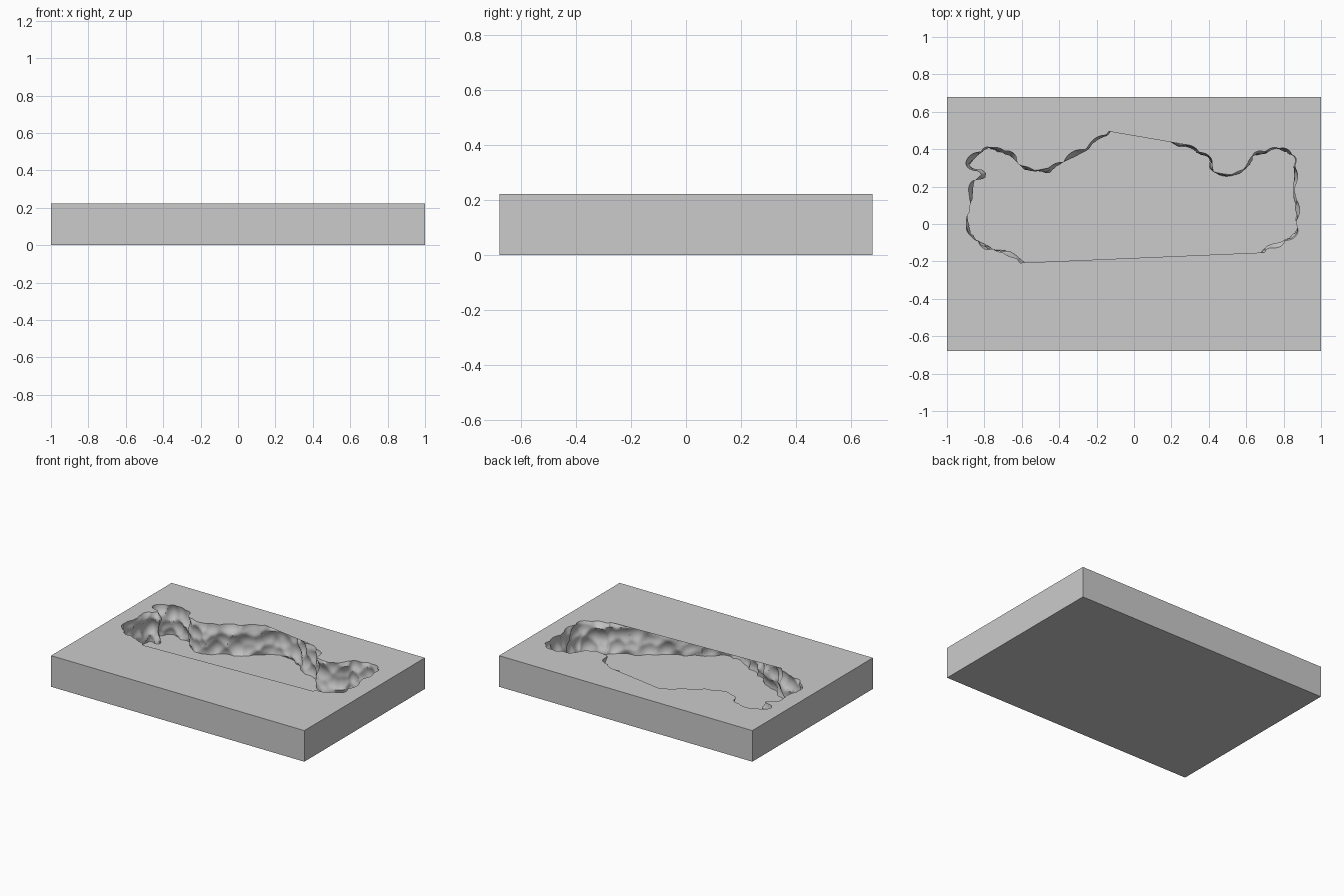
import bpy, bmesh
from mathutils import Vector, noise

if "Cube" in bpy.data.objects:
    bpy.data.objects.remove(bpy.data.objects["Cube"])

HX, HY, TOP, FLOOR = 1.0, 0.68, 0.222, 0.004
STEPS, ROWS = 9, 16

# cavity outline, counter-clockwise; covered runs lie under the thin top skin
left = [(-.14, .50), (-.23, .43), (-.32, .38), (-.40, .34), (-.46, .285), (-.53, .29),
        (-.60, .31), (-.65, .37), (-.71, .395), (-.80, .41), (-.87, .36), (-.89, .31),
        (-.81, .265), (-.87, .24), (-.885, .12), (-.895, 0), (-.87, -.07), (-.80, -.13),
        (-.72, -.15), (-.66, -.17), (-.61, -.21)]
front_covered = [(-.53, -.27), (-.42, -.31), (-.35, -.37), (-.28, -.43), (-.19, -.46),
                 (-.08, -.52), (0, -.55), (.08, -.53), (.22, -.43), (.35, -.36),
                 (.48, -.28), (.60, -.20)]
right = [(.70, -.155), (.73, -.13), (.80, -.11), (.87, -.06), (.885, 0), (.875, .12),
         (.87, .25), (.86, .36), (.78, .405), (.70, .385), (.64, .37), (.60, .31),
         (.50, .275), (.43, .30), (.40, .35), (.34, .39), (.27, .42)]
back_covered = [(.20, .46), (.10, .53), (-.05, .56)]

runs = [(left, True), (front_covered, False), (right, True), (back_covered, False)]
pts = [Vector(p) for run, _ in runs for p in run]
shown = [s for run, s in runs for _ in run]
n = len(pts)


def smooth_outline():
    """Closed Catmull-Rom curve with a flag for points on the visible rim."""
    out = []
    for i in range(n):
        a, b, c, d = (pts[(i + k) % n] for k in (-1, 0, 1, 2))
        for s in range(STEPS):
            t = s / STEPS
            p = 0.5 * (2 * b + (c - a) * t + (2 * a - 5 * b + 4 * c - d) * t * t
                       + (3 * b - a - 3 * c + d) * t ** 3)
            rim = shown[i] and (s == 0 or shown[(i + 1) % n])
            out.append((p, rim))
    return out


def lump(p):
    """Rounded cells, like the imprint of a cobbled surface."""
    cell = noise.voronoi(p * 11)[0][0]
    return 0.014 - 0.05 * cell ** 2


def make_object(name, bm):
    mesh = bpy.data.meshes.new(name)
    bm.to_mesh(mesh)
    bm.free()
    ob = bpy.data.objects.new(name, mesh)
    bpy.context.collection.objects.link(ob)
    return ob


outline = smooth_outline()
m = len(outline)
grid = []
for r in range(ROWS + 1):
    z = TOP + (FLOOR - TOP) * r / ROWS
    row = []
    for i, (p, _) in enumerate(outline):
        tan = outline[(i + 2) % m][0] - outline[i - 2][0]
        out = Vector((tan.y, -tan.x)).normalized()
        q = p + out * max(-0.02, lump(Vector((p.x, p.y, z))))
        row.append((q.x, q.y, z))
    grid.append(row)

# lumpy cavity wall and its flat floor
bm = bmesh.new()
rows = [[bm.verts.new(c) for c in row] for row in grid]
for a, b in zip(rows, rows[1:]):
    for i in range(m):
        j = (i + 1) % m
        bm.faces.new((a[i], a[j], b[j], b[i])).smooth = True
wall = make_object("cavity_wall", bm)
wall.data.set_sharp_from_angle(angle=0.7)

bm = bmesh.new()
loop = [bm.verts.new(c) for c in grid[-1]]
edges = [bm.edges.new((loop[i], loop[(i + 1) % m])) for i in range(m)]
bmesh.ops.triangle_fill(bm, edges=edges, use_beauty=True, normal=(0, 0, 1))
make_object("cavity_floor", bm)

# block shell: sides, bottom and a top skin with the rim opening
bm = bmesh.new()
corners = [(-HX, -HY), (HX, -HY), (HX, HY), (-HX, HY)]
low = [bm.verts.new((x, y, 0)) for x, y in corners]
high = [bm.verts.new((x, y, TOP)) for x, y in corners]
bm.faces.new(low[::-1])
for i in range(4):
    j = (i + 1) % 4
    bm.faces.new((low[i], low[j], high[j], high[i]))
rim = [bm.verts.new(c) for c, (_, on) in zip(grid[0], outline) if on]
edges = [bm.edges.get((high[i], high[(i + 1) % 4])) for i in range(4)]
edges += [bm.edges.new((rim[i], rim[(i + 1) % len(rim)])) for i in range(len(rim))]
bmesh.ops.triangle_fill(bm, edges=edges, use_beauty=True, normal=(0, 0, 1))
bmesh.ops.recalc_face_normals(bm, faces=bm.faces)
make_object("block", bm)
